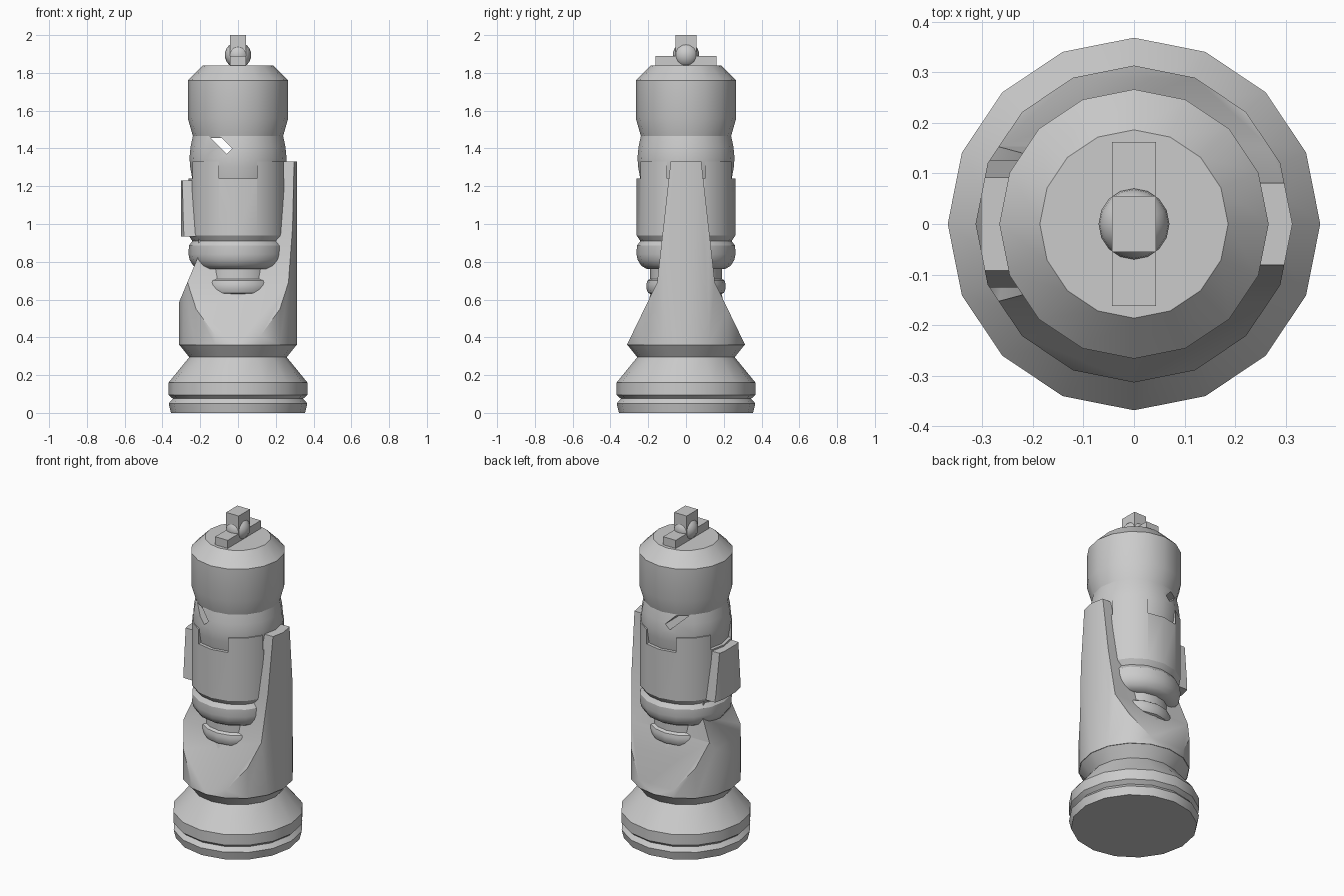
import bpy, bmesh
from math import cos, sin, pi, radians
from mathutils import Matrix, Vector

cube = bpy.data.objects.get("Cube")
if cube:
    bpy.data.objects.remove(cube, do_unlink=True)

grey = bpy.data.materials.new("plain_grey")
grey.use_nodes = True
grey.diffuse_color = (0.6, 0.6, 0.6, 1)
grey.node_tree.nodes["Principled BSDF"].inputs["Base Color"].default_value = (0.6, 0.6, 0.6, 1)


def finish(name, bm):
    bmesh.ops.recalc_face_normals(bm, faces=bm.faces)
    mesh = bpy.data.meshes.new(name)
    bm.to_mesh(mesh)
    bm.free()
    mesh.materials.append(grey)
    obj = bpy.data.objects.new(name, mesh)
    bpy.context.collection.objects.link(obj)
    return obj


def lathe(name, profile, sides=16):
    """Closed turned solid from (radius, height) pairs."""
    bm = bmesh.new()
    rings = [[bm.verts.new((r * cos(2 * pi * i / sides), r * sin(2 * pi * i / sides), z))
              for i in range(sides)] for r, z in profile]
    for a, b in zip(rings, rings[1:]):
        for i in range(sides):
            j = (i + 1) % sides
            bm.faces.new((a[i], a[j], b[j], b[i]))
    bm.faces.new(rings[0])
    bm.faces.new(rings[-1])
    return finish(name, bm)


def prism(name, outline, axis, half):
    """Extrude an outline of (horizontal, height) pairs along x or y."""
    bm = bmesh.new()
    ends = [[bm.verts.new((d, h, z) if axis == "x" else (h, d, z)) for h, z in outline]
            for d in (-half, half)]
    n = len(outline)
    for i in range(n):
        j = (i + 1) % n
        bm.faces.new((ends[0][i], ends[0][j], ends[1][j], ends[1][i]))
    for end in ends:
        bm.faces.new(end)
    return finish(name, bm)


def box(name, x, y, z):
    return prism(name, [(x[0], z[0]), (x[1], z[0]), (x[1], z[1]), (x[0], z[1])], "y", (y[1] - y[0]) / 2)


def boolean(obj, cutter, operation="DIFFERENCE"):
    """Apply one boolean and discard the cutter."""
    mod = obj.modifiers.new("cut", "BOOLEAN")
    mod.object, mod.operation, mod.solver = cutter, operation, "EXACT"
    graph = bpy.context.evaluated_depsgraph_get()
    mesh = bpy.data.meshes.new_from_object(obj.evaluated_get(graph))
    obj.modifiers.clear()
    obj.data = mesh
    bpy.data.objects.remove(cutter, do_unlink=True)


parts = []

# Stepped foot
parts.append(lathe("base", [(.355, 0), (.367, .05), (.345, .075), (.368, .095),
                            (.368, .16), (.258, .295), (.31, .36)]))

# Robe: round column trimmed to a tapering blade, with a tall arm on each side
robe = lathe("robe", [(.313, .36), (.313, 1.33)])
half = [(.313, .35), (.313, .36), (.153, .69), (.08, 1.34)]
boolean(robe, prism("robe_trim", half + [(-y, z) for y, z in reversed(half)], "x", .5), "INTERSECT")
# Broken gap, shortened top and shaved face on the right arm
boolean(robe, prism("gap_cutter", [(-.4, .375), (-.21, .83), (-.21, .935), (-.4, .935)], "y", .5))
boolean(robe, box("top_cutter", (-.4, -.2), (-.5, .5), (1.23, 1.5)))
boolean(robe, box("face_cutter", (-.4, -.302), (-.5, .5), (.9, 1.4)))
parts.append(robe)

# Neck and rounded collar
parts.append(lathe("neck", [(.215, .5), (.205, .57), (.188, .63), (.2, .635), (.209, .655),
                            (.21, .68), (.205, .7), (.19, .71), (.19, .78)]))
parts.append(lathe("collar", [(.18, .76), (.21, .763), (.238, .78), (.256, .81),
                              (.262, .84), (.26, .885), (.24, .912), (.24, .93)]))

# Drum with four battlements left by crossed slots
drum = lathe("drum", [(.238, .905), (.245, .915), (.262, .94), (.262, 1.33)])
boolean(drum, box("slot_y", (-.1, .1), (-.5, .5), (1.24, 1.5)))
boolean(drum, box("slot_x", (-.5, .5), (-.1, .1), (1.24, 1.5)))
parts.append(drum)

# Head with a slanted slit
head = lathe("head", [(.235, 1.2), (.244, 1.25), (.253, 1.3), (.257, 1.35), (.251, 1.41), (.238, 1.47)])
slit = prism("slit_cutter", [(-.19, 1.5), (-.06, 1.37), (-.03, 1.4), (-.13, 1.5)], "y", .5)
boolean(head, slit)
parts.append(head)

# Crown, finial ball and cross
parts.append(lathe("crown", [(.236, 1.455), (.266, 1.56), (.266, 1.76), (.186, 1.84)]))
bm = bmesh.new()
bmesh.ops.create_uvsphere(bm, u_segments=16, v_segments=12, radius=.07,
                          matrix=Matrix.Translation((0, 0, 1.895)))
parts.append(finish("finial_ball", bm))
parts.append(box("cross_bar", (-.043, .043), (-.162, .162), (1.83, 1.89)))
parts.append(box("cross_post", (-.043, .043), (-.055, .055), (1.84, 2)))

# Smooth shading with crisp edges
bpy.ops.object.select_all(action="DESELECT")
for obj in parts:
    obj.select_set(True)
bpy.context.view_layer.objects.active = parts[0]
bpy.ops.object.shade_smooth_by_angle(angle=radians(30))
